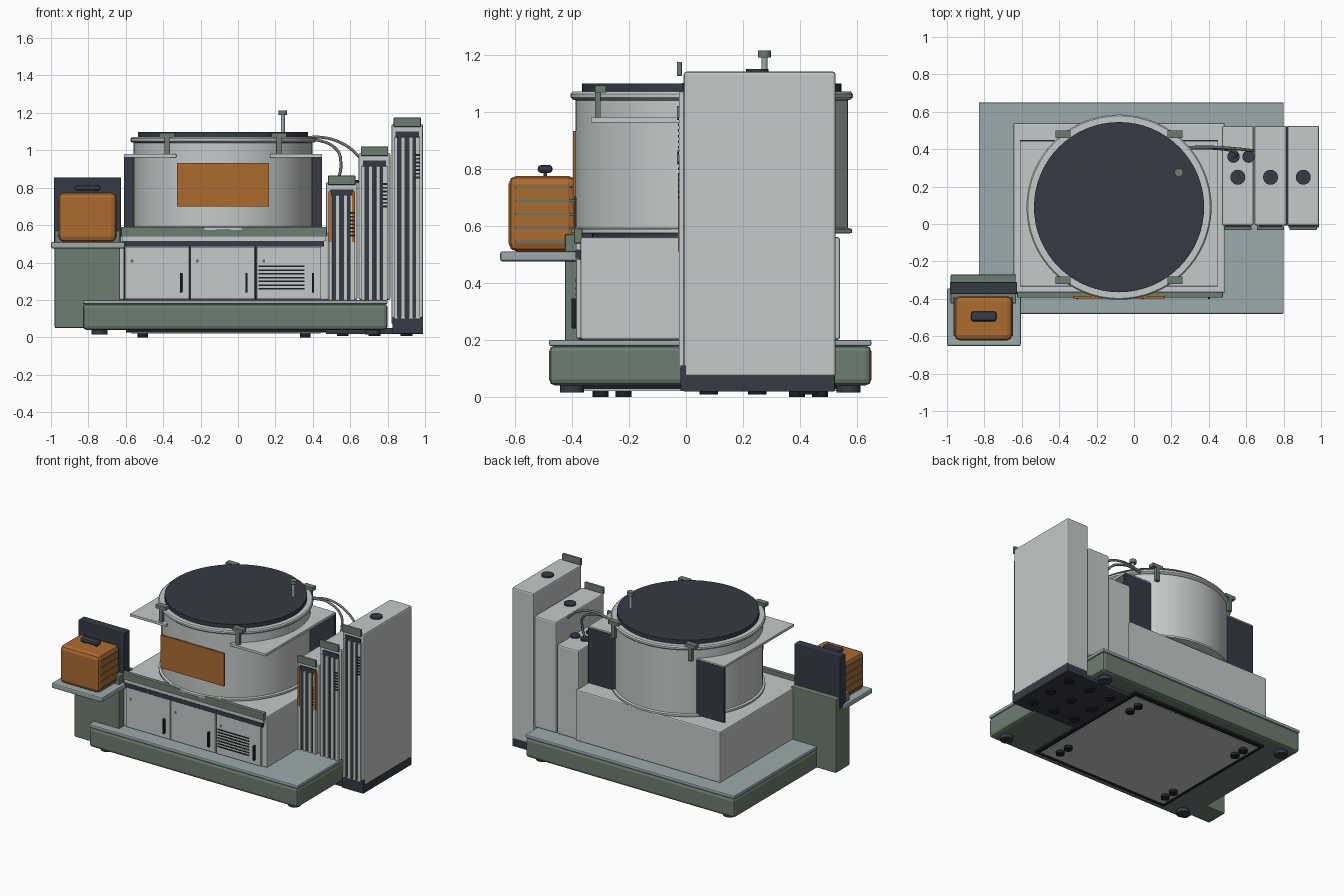
import bpy, bmesh, math
from mathutils import Vector

if "Cube" in bpy.data.objects:
    bpy.data.objects.remove(bpy.data.objects["Cube"])


def mat(name, r, g, b):
    m = bpy.data.materials.new(name)
    m.diffuse_color = (r, g, b, 1)
    m.use_nodes = True
    m.node_tree.nodes["Principled BSDF"].inputs["Base Color"].default_value = m.diffuse_color
    return m


LIGHT = mat("light_grey", .56, .585, .585)
GREEN = mat("sage_green", .15, .205, .16)
SLATE = mat("pale_slate", .33, .40, .41)
DARK = mat("navy_charcoal", .035, .042, .06)
BLACK = mat("black", .012, .014, .018)
ORANGE = mat("burnt_orange", .41, .145, .03)
HOSE = mat("grey_hose", .15, .17, .15)


def finish(name, bm, m, bevel=0.0, smooth=False):
    me = bpy.data.meshes.new(name)
    bm.to_mesh(me)
    bm.free()
    me.materials.append(m)
    ob = bpy.data.objects.new(name, me)
    bpy.context.collection.objects.link(ob)
    if bevel:
        b = ob.modifiers.new("bevel", 'BEVEL')
        b.width, b.segments, b.limit_method = bevel, 2, 'ANGLE'
    if smooth:
        bpy.ops.object.select_all(action='DESELECT')
        ob.select_set(True)
        bpy.context.view_layer.objects.active = ob
        bpy.ops.object.shade_smooth_by_angle(angle=math.radians(35))
    return ob


def add_box(bm, x, y, z):
    vs = bmesh.ops.create_cube(bm, size=1)["verts"]
    for v in vs:
        v.co = Vector([(a + b) / 2 + c * (b - a) for (a, b), c in zip((x, y, z), v.co)])


def boxes(name, m, items, bevel=0.0):
    bm = bmesh.new()
    for it in items:
        add_box(bm, *it)
    return finish(name, bm, m, bevel)


def box(name, m, x, y, z, bevel=0.0):
    return boxes(name, m, [(x, y, z)], bevel)


def lathe(name, m, cx, cy, profile, n=32):
    """Revolve (radius, z) points about a vertical axis."""
    bm = bmesh.new()
    rings = [[bm.verts.new((cx + r * math.cos(2 * math.pi * i / n),
                            cy + r * math.sin(2 * math.pi * i / n), z)) for i in range(n)]
             for r, z in profile]
    for a, b in zip(rings, rings[1:]):
        for i in range(n):
            j = (i + 1) % n
            bm.faces.new((a[i], a[j], b[j], b[i]))
    bm.faces.new(rings[0][::-1])
    bm.faces.new(rings[-1])
    return finish(name, bm, m, 0, True)


def disc(name, m, cx, cy, r, z0, z1, n=24):
    return lathe(name, m, cx, cy, [(r, z0), (r, z1)], n)


def tube(name, m, pts, r):
    cu = bpy.data.curves.new(name, 'CURVE')
    cu.dimensions = '3D'
    cu.bevel_depth, cu.bevel_resolution, cu.use_fill_caps = r, 3, True
    sp = cu.splines.new('BEZIER')
    sp.bezier_points.add(len(pts) - 1)
    for p, co in zip(sp.bezier_points, pts):
        p.co = co
        p.handle_left_type = p.handle_right_type = 'AUTO'
    cu.materials.append(m)
    bpy.context.collection.objects.link(bpy.data.objects.new(name, cu))


# Platform with slab top, under-tray and feet
box("platform", GREEN, (-.83, .80), (-.48, .65), (.04, .18), .02)
box("platform_slab", SLATE, (-.83, .80), (-.48, .65), (.178, .2), .006)
box("tray_frame", BLACK, (-.60, .47), (-.42, .57), (.027, .045))
box("tray_panel", LIGHT, (-.57, .44), (-.39, .54), (.02, .03))
for x in (-.74, .72):
    for y in (-.40, .57):
        disc("platform_foot", DARK, x, y, .042, .015, .045)
for x in (-.51, .36):
    for y in (-.26, .43):
        for d in (-.04, .04):
            disc("tray_foot", BLACK, x, y + d, .028, 0, .025, 16)

# Cabinet with three doors
box("cabinet", LIGHT, (-.645, .485), (-.37, .54), (.2, .56), .008)
for i, x0 in enumerate((-.605, -.255, .10)):
    x1 = x0 + .345
    box("door", LIGHT, (x0, x1), (-.385, -.36), (.205, .483), .004)
    box("door_gap", BLACK, (x0 - .008, x0), (-.373, -.36), (.2, .485))
    box("door_handle", BLACK, (x1 - .05, x1 - .038), (-.402, -.38), (.24, .345), .003)
    box("door_lock", HOSE, (x0 + .03, x0 + .045), (-.388, -.38), (.40, .415))
boxes("door_vent", BLACK, [((.11, .355), (-.388, -.38), (.255 + .02 * k, .263 + .02 * k)) for k in range(7)])
box("cabinet_dark_strip", DARK, (-.62, .46), (-.388, -.36), (.485, .515))
box("cabinet_light_strip", LIGHT, (-.62, .47), (-.385, -.36), (.515, .538))
box("cabinet_green_trim", GREEN, (-.625, .475), (-.393, -.363), (.538, .59), .004)

# Round tank, flanges and lid
CX, CY = -.08, .09
disc("tank_support", DARK, CX, CY, .42, .555, .58, 64)
lathe("tank", LIGHT, CX, CY, [(.478, .572), (.493, .575), (.493, .588), (.478, .592), (.478, 1.04),
                              (.488, 1.043), (.495, 1.05), (.495, 1.062), (.488, 1.07), (.46, 1.07)], 64)
disc("tank_lid", DARK, CX, CY, .455, 1.065, 1.098, 64)
box("tank_orange_plate", ORANGE, (-.325, .167), (-.397, -.385), (.70, .932))

# Side shelves with dark rear panels and rim brackets
for s in (-1, 1):
    xs = sorted((CX + s * .25, CX + s * .53))
    box("side_shelf", LIGHT, xs, (-.333, .445), (.962, .98), .002)
    box("rear_panel", DARK, xs, (.433, .448), (.58, .97))
    for y, d in ((-.31, 1), (.49, -1)):
        xb = CX + s * .30
        box("rim_bracket_post", GREEN, (xb - .014, xb + .014), (y - .01, y + .01), (.975, 1.085))
        box("rim_bracket_top", GREEN, (xb - .04, xb + .04), sorted((y - .01 * d, y + .03 * d)), (1.068, 1.092))

# Lid valve
disc("valve_stem", SLATE, .24, .275, .011, 1.09, 1.195, 16)
disc("valve_cap", GREEN, .24, .275, .023, 1.19, 1.214, 16)

# Side stand with shelf, backboard and ribbed box
box("stand", GREEN, (-.98, -.63), (-.425, -.27), (.05, .57), .006)
box("stand_shelf", SLATE, (-1.0, -.605), (-.652, -.345), (.475, .51), .008)
box("backboard", DARK, (-.985, -.625), (-.375, -.31), (.49, .855), .006)
box("orange_box", ORANGE, (-.96, -.65), (-.622, -.385), (.51, .775), .028)
zs = [.54 + .048 * k for k in range(5)]
boxes("box_ribs", HOSE, [((x - .004, x + .004), (-.598, -.39), (z, z + .008)) for z in zs for x in (-.96, -.65)])
box("box_handle", DARK, (-.872, -.735), (-.52, -.468), (.785, .813), .012)
boxes("handle_posts", DARK, [((x - .008, x + .008), (-.50, -.488), (.77, .79)) for x in (-.85, -.757)])

# Three stepped towers
box("tower_plinth", DARK, (.47, .99), (-.008, .52), (.018, .05), .003)
for x in (.56, .73, .90):
    for y in (.08, .25, .43):
        disc("plinth_foot", BLACK, x, y, .032, .008, .02, 16)
for i, (x0, top) in enumerate(((.47, .83), (.645, .985), (.82, 1.14))):
    x1, low = x0 + .17, (.2, .2, .07)[i]
    xc = x0 + .085
    if i == 2:
        box("tower_base", DARK, (x0 + .005, x1), (-.012, .522), (.02, .075), .003)
        box("tower_base_front", DARK, (x0 + .005, x1), (-.02, .0), (.02, .11))
    box("tower", LIGHT, (x0, x1), (-.008, .525), (low, top), .01)
    zb, zt = max(low, .1), top - .04
    # Recessed-looking front with rails
    box("tower_front", DARK, (xc - .062, xc + .062), (-.014, 0), (zb, zt))
    boxes("tower_rails", LIGHT, [((xc + d - w, xc + d + w), (-.025, -.005), (zb, zt - .03))
                                 for d, w in ((-.06, .009), (-.022, .011), (.02, .011), (.056, .013))], .002)
    boxes("tower_slots", BLACK, [((xc + .044, xc + .068), (-.028, -.02), (z, z + .009))
                                 for z in [zt - .13 - .02 * k for k in range(7)]])
    if i == 0:
        boxes("tower_orange_strips", ORANGE, [((xc + d - .008, xc + d + .008), (-.028, -.01), (.51, .78))
                                              for d in (-.062, .062)])
    box("tower_tab", GREEN, (xc - .073, xc + .073), (-.032, -.014), (top - .015, top + .035), .004)
    disc("tower_port", DARK, xc, .25, .04, top - .005, top + .01)
for x in (.532, .612):
    disc("hose_port", DARK, x, .36, .033, .825, .842)

# Hoses from tank to towers
tube("hose_outer", HOSE, [(.28, .41, 1.05), (.44, .41, 1.07), (.57, .40, 1.03), (.655, .39, .96)], .008)
tube("hose_inner", HOSE, [(.29, .405, 1.05), (.42, .405, 1.055), (.53, .39, 1.0), (.55, .37, .92), (.535, .36, .835)], .008)
